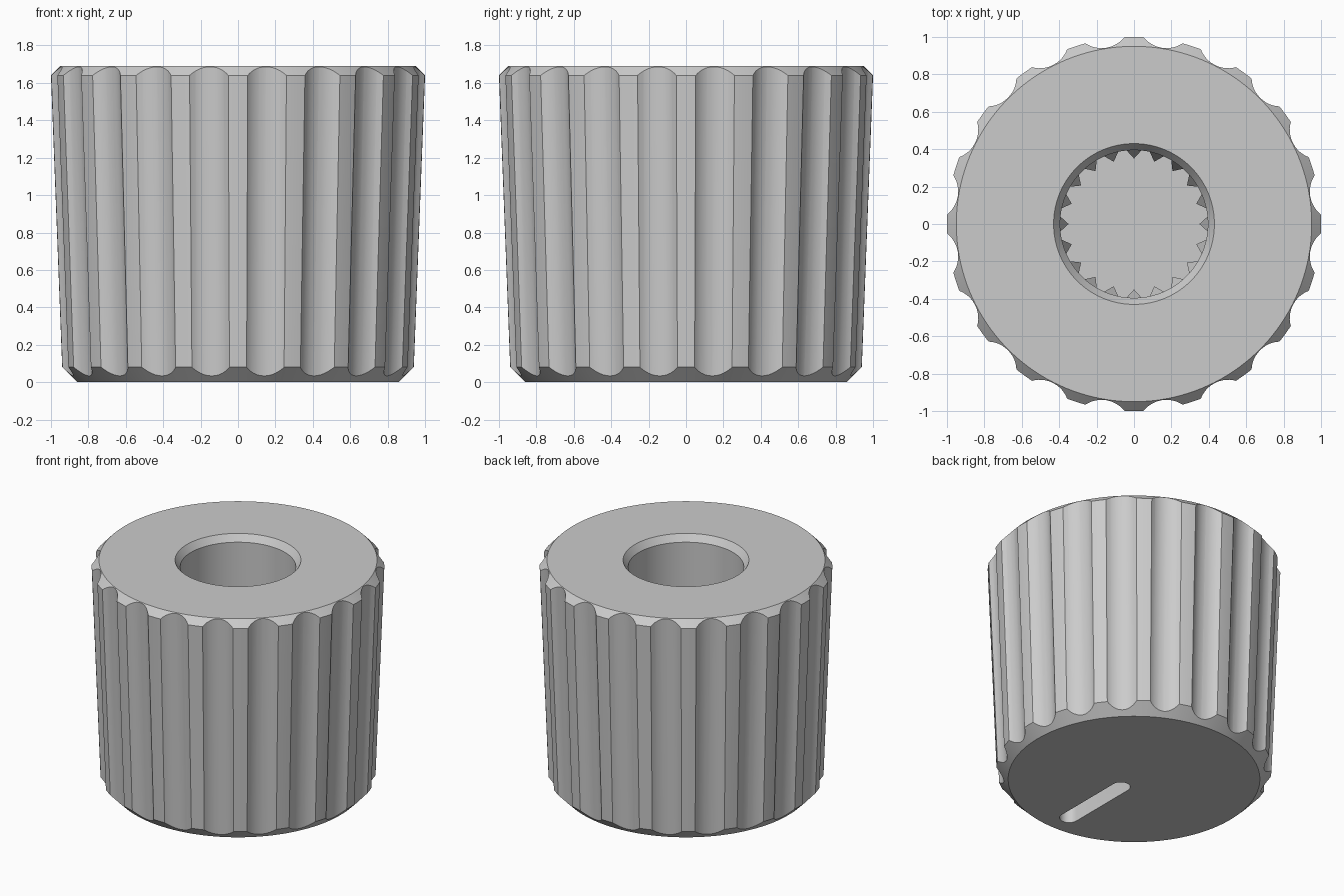
import bpy
import bmesh
from math import cos, sin, pi
from mathutils import Matrix, Vector

if "Cube" in bpy.data.objects:
    bpy.data.objects.remove(bpy.data.objects["Cube"], do_unlink=True)

RIBS = 20
STEP = 2 * pi / RIBS

# Single grey plastic
grey = bpy.data.materials.new("grey plastic")
grey.use_nodes = True
colour = (0.6, 0.6, 0.6, 1)
grey.diffuse_color = colour
grey.node_tree.nodes["Principled BSDF"].inputs["Base Color"].default_value = colour


def make_object(name, bm):
    bmesh.ops.recalc_face_normals(bm, faces=bm.faces)
    mesh = bpy.data.meshes.new(name)
    bm.to_mesh(mesh)
    bm.free()
    mesh.materials.append(grey)
    obj = bpy.data.objects.new(name, mesh)
    bpy.context.collection.objects.link(obj)
    return obj


def prism(bm, lower, upper):
    """Closed solid between two matching rings of points."""
    low = [bm.verts.new(p) for p in lower]
    top = [bm.verts.new(p) for p in upper]
    n = len(low)
    bm.faces.new(low)
    bm.faces.new(top)
    for i in range(n):
        j = (i + 1) % n
        bm.faces.new((low[i], low[j], top[j], top[i]))


def turned(name, profile, steps):
    """Lathe an open profile around z and cap both ends."""
    bm = bmesh.new()
    verts = [bm.verts.new((r, 0, z)) for r, z in profile]
    edges = [bm.edges.new(pair) for pair in zip(verts, verts[1:])]
    bmesh.ops.spin(bm, geom=verts + edges, cent=(0, 0, 0), axis=(0, 0, 1),
                   angle=2 * pi, steps=steps, use_duplicate=False)
    bmesh.ops.remove_doubles(bm, verts=bm.verts, dist=1e-4)
    bmesh.ops.holes_fill(bm, edges=bm.edges, sides=0)
    return make_object(name, bm)


def cut(target, cutter):
    cutter.hide_render = True
    mod = target.modifiers.new("cut", "BOOLEAN")
    mod.operation = "DIFFERENCE"
    mod.solver = "EXACT"
    mod.object = cutter
    bpy.context.view_layer.objects.active = target
    bpy.ops.object.modifier_apply(modifier=mod.name)
    bpy.data.objects.remove(cutter, do_unlink=True)


# Tapered knob body with chamfered rims and a blind shaft hole
FLOOR = 0.36
body = turned("knob_body", [
    (0.86, 0), (0.94, 0.08), (1.0, 1.64), (0.95, 1.69),
    (0.43, 1.69), (0.395, 1.64), (0.395, FLOOR)], 160)

# Grip flutes, leaning with the taper
bm = bmesh.new()
flute_r = 0.152
lean = (1.104 - 1.047) / 1.56


def flute_ring(turn, z):
    axis = 1.047 + lean * (z - 0.08)
    ring = []
    for k in range(48):
        a = 2 * pi * k / 48
        ring.append(turn @ Vector((axis + flute_r * cos(a), flute_r * sin(a), z)))
    return ring


for i in range(RIBS):
    turn = Matrix.Rotation((i + 0.5) * STEP, 3, "Z")
    prism(bm, flute_ring(turn, -0.1), flute_ring(turn, 1.8))
cut(body, make_object("flute_cutter", bm))

# Rounded pointer slot in the closed face
bm = bmesh.new()
slot_r = 0.065
outline = []
for k in range(17):
    a = pi * k / 16
    outline.append((slot_r * cos(a), -0.14 + slot_r * sin(a)))
for k in range(17):
    a = pi + pi * k / 16
    outline.append((slot_r * cos(a), -0.69 + slot_r * sin(a)))
prism(bm, [(x, y, -0.1) for x, y in outline], [(x, y, 0.12) for x, y in outline])
cut(body, make_object("slot_cutter", bm))

# Spline teeth deep in the shaft hole, with sloped lead-ins
bm = bmesh.new()
for i in range(RIBS):
    turn = Matrix.Rotation(i * STEP, 3, "Z")

    def tooth_ring(z, tip, tip_z):
        points = [(0.405, -0.05, z), (tip, 0, tip_z), (0.405, 0.05, z)]
        return [turn @ Vector(p) for p in points]

    prism(bm, tooth_ring(FLOOR - 0.02, 0.35, FLOOR - 0.02), tooth_ring(1.1, 0.35, 0.95))
make_object("spline_teeth", bm)

# Smooth the round walls, keep the rims crisp
bpy.ops.object.select_all(action="DESELECT")
body.select_set(True)
bpy.context.view_layer.objects.active = body
bpy.ops.object.shade_smooth_by_angle(angle=pi / 7)
